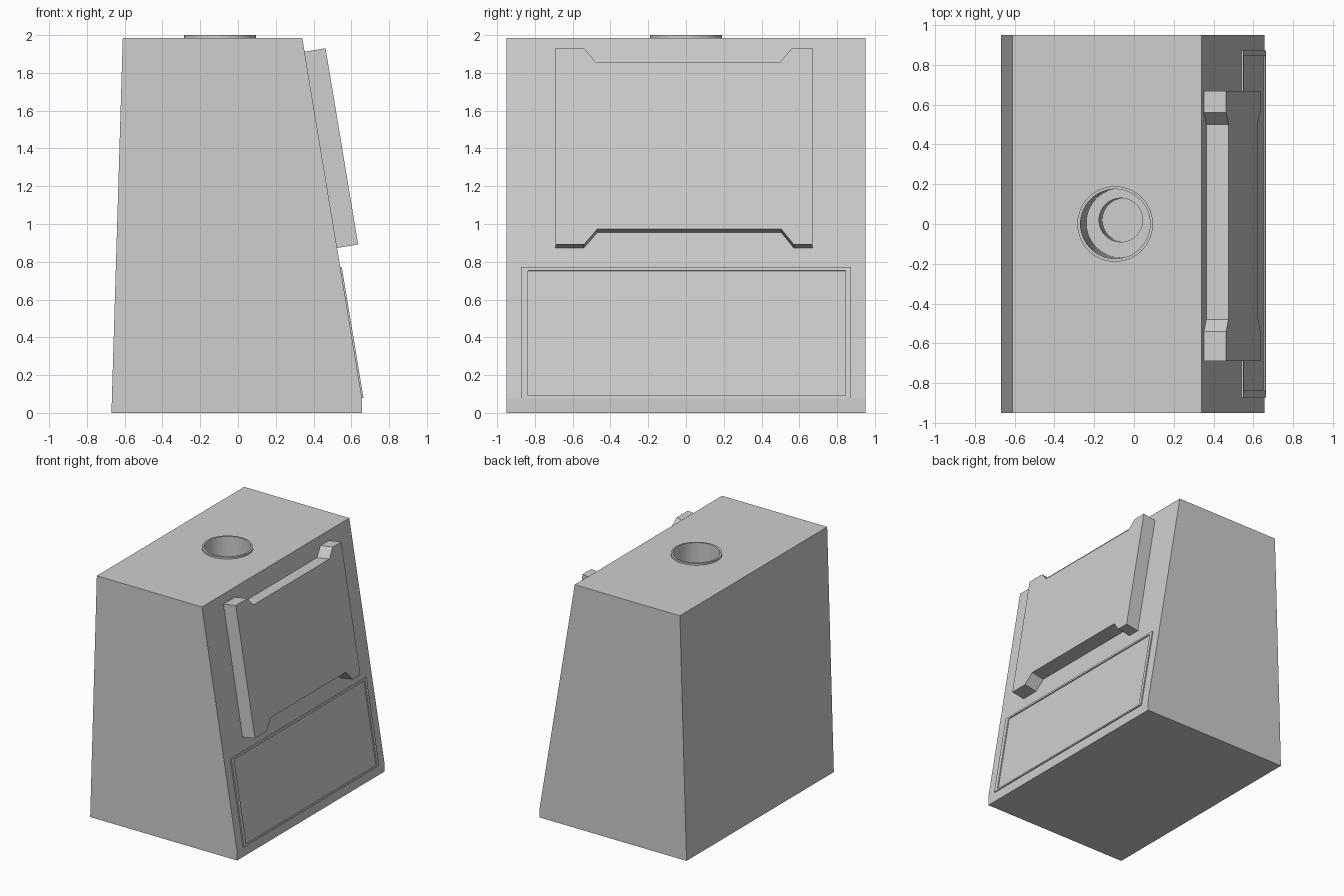
import bpy
import bmesh
import math
from mathutils import Vector

if "Cube" in bpy.data.objects:
    bpy.data.objects.remove(bpy.data.objects["Cube"], do_unlink=True)

grey = bpy.data.materials.new("plain grey")
grey.use_nodes = True
grey.diffuse_color = (0.62, 0.62, 0.62, 1)
grey.node_tree.nodes["Principled BSDF"].inputs["Base Color"].default_value = grey.diffuse_color

TOP = 1.985
TOP_X, LOW_X, LOW_Z = 0.34, 0.657, 0.075
SLOPE = (LOW_X - TOP_X) / (TOP - LOW_Z)
NORMAL = Vector((1, 0, SLOPE)).normalized()


def finish(name, bm):
    bmesh.ops.recalc_face_normals(bm, faces=bm.faces)
    mesh = bpy.data.meshes.new(name)
    bm.to_mesh(mesh)
    bm.free()
    mesh.materials.append(grey)
    obj = bpy.data.objects.new(name, mesh)
    bpy.context.collection.objects.link(obj)
    return obj


def loft(name, rings):
    """Skin matching rings of points and cap both ends."""
    bm = bmesh.new()
    loops = [[bm.verts.new(p) for p in ring] for ring in rings]
    count = len(loops[0])
    for a, b in zip(loops, loops[1:]):
        for i in range(count):
            j = (i + 1) % count
            bm.faces.new((a[i], a[j], b[j], b[i]))
    bm.faces.new(loops[0])
    bm.faces.new(loops[-1])
    return finish(name, bm)


def circle(x, y, z, r, n=64):
    return [(x + r * math.cos(math.tau * i / n), y + r * math.sin(math.tau * i / n), z)
            for i in range(n)]


def on_slope(y, z, lift):
    """Point on the sloping side, raised along its normal."""
    return Vector((TOP_X + SLOPE * (TOP - z), y, z)) + NORMAL * lift


def slab(name, outline, thickness):
    return loft(name, [[on_slope(y, z, d) for y, z in outline] for d in (-0.002, thickness)])


def cut(target, cutter):
    mod = target.modifiers.new("cut", 'BOOLEAN')
    mod.operation = 'DIFFERENCE'
    mod.solver = 'EXACT'
    mod.object = cutter
    bpy.context.view_layer.objects.active = target
    bpy.ops.object.modifier_apply(modifier=mod.name)


def rectangle(y0, y1, z0, z1):
    return [(y0, z0), (y1, z0), (y1, z1), (y0, z1)]


# Tapered body
profile = [(-0.67, 0), (LOW_X, 0), (LOW_X, LOW_Z), (TOP_X, TOP), (-0.61, TOP)]
body = loft("body", [[(x, y, z) for x, z in profile] for y in (-0.95, 0.95)])

# Round collar on the top with a leaning, stepped bore
collar = loft("collar", [circle(-0.095, 0, z, 0.19) for z in (TOP - 0.002, 2.0)])
bore = loft("bore_cutter", [
    circle(-0.097, 0, 2.05, 0.175), circle(-0.065, 0.005, 1.5, 0.175),
    circle(-0.066, 0.02, 1.5, 0.11), circle(-0.05, 0.02, 1.25, 0.11)])
bore.hide_render = True
for part in (body, collar):
    cut(part, bore)
bpy.data.objects.remove(bore, do_unlink=True)

# Notched upper panel
slab("upper_panel", [
    (-0.69, 0.873), (-0.54, 0.873), (-0.47, 0.954), (0.505, 0.954), (0.57, 0.873), (0.67, 0.873),
    (0.67, 1.912), (0.56, 1.912), (0.50, 1.84), (-0.48, 1.84), (-0.54, 1.912), (-0.69, 1.912)],
    0.113)

# Thin raised frame around the lower panel
outer = rectangle(-0.873, 0.873, 0.078, 0.77)
inner = rectangle(-0.837, 0.845, 0.092, 0.752)
bm = bmesh.new()
loops = [[bm.verts.new(on_slope(y, z, d)) for y, z in shape]
         for shape, d in ((outer, -0.002), (outer, 0.008), (inner, 0.008), (inner, -0.002))]
for k in range(4):
    a, b = loops[k], loops[(k + 1) % 4]
    for i in range(4):
        j = (i + 1) % 4
        bm.faces.new((a[i], a[j], b[j], b[i]))
finish("lower_frame", bm)

# Smooth the round parts, keeping sharp edges
for part in (body, collar):
    bpy.ops.object.select_all(action='DESELECT')
    part.select_set(True)
    bpy.context.view_layer.objects.active = part
    bpy.ops.object.shade_smooth_by_angle(angle=math.radians(8))
